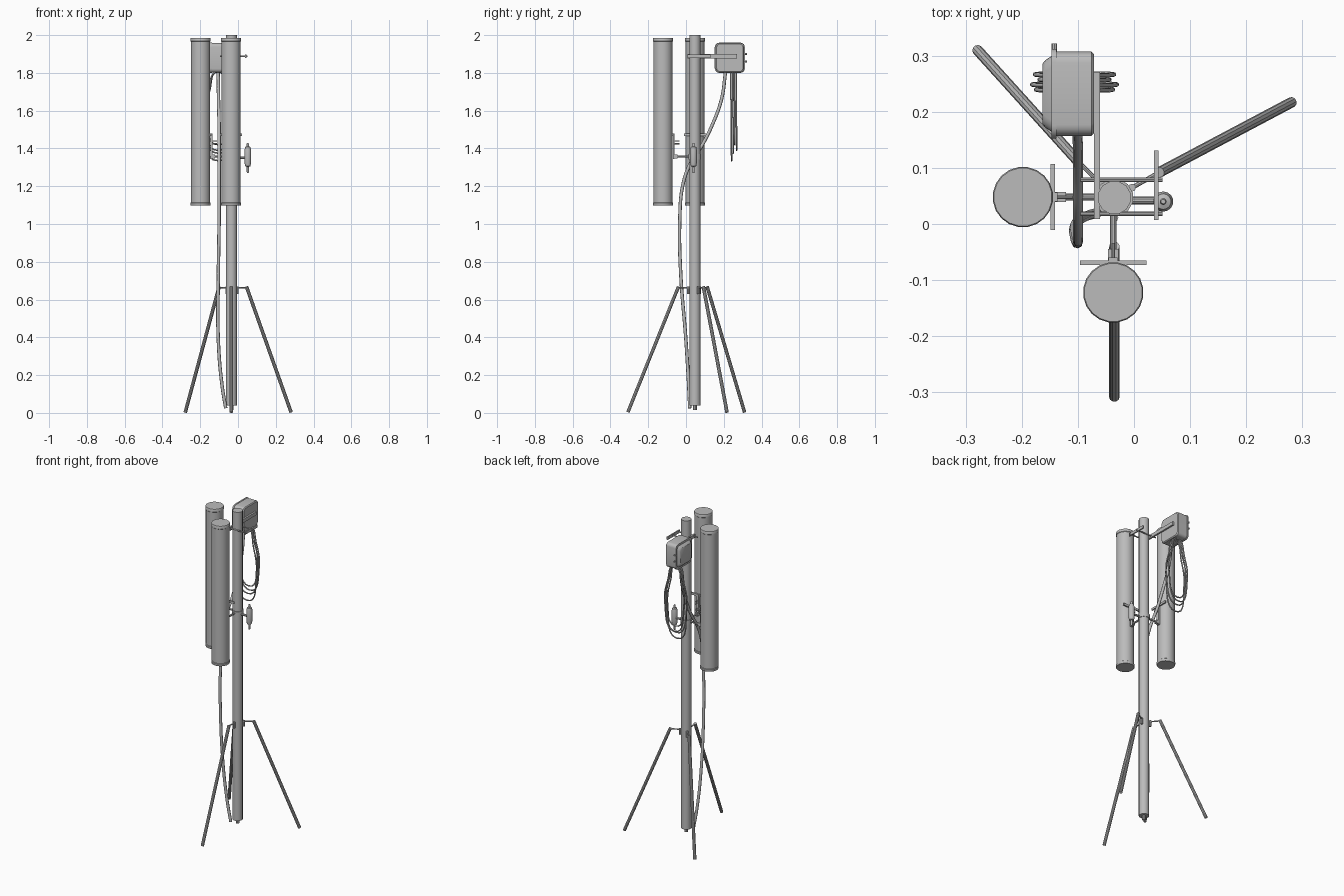
import bpy, bmesh, math
from mathutils import Vector

if "Cube" in bpy.data.objects:
    bpy.data.objects.remove(bpy.data.objects["Cube"], do_unlink=True)

grey = bpy.data.materials.new("matte grey")
grey.use_nodes = True
COLOUR = (0.5, 0.5, 0.5, 1)
grey.diffuse_color = COLOUR
grey.node_tree.nodes["Principled BSDF"].inputs["Base Color"].default_value = COLOUR


def finish(name, bm, smooth=True):
    bmesh.ops.recalc_face_normals(bm, faces=bm.faces)
    mesh = bpy.data.meshes.new(name)
    bm.to_mesh(mesh)
    bm.free()
    mesh.materials.append(grey)
    obj = bpy.data.objects.new(name, mesh)
    bpy.context.collection.objects.link(obj)
    if smooth:
        bpy.ops.object.select_all(action='DESELECT')
        obj.select_set(True)
        bpy.context.view_layer.objects.active = obj
        bpy.ops.object.shade_smooth_by_angle(angle=math.radians(35))
    return obj


def loft(name, rings):
    """Skin a list of closed rings and cap both ends."""
    bm = bmesh.new()
    loops = [[bm.verts.new(p) for p in ring] for ring in rings]
    n = len(loops[0])
    for a, b in zip(loops, loops[1:]):
        for i in range(n):
            j = (i + 1) % n
            bm.faces.new((a[i], a[j], b[j], b[i]))
    bm.faces.new(loops[0][::-1])
    bm.faces.new(loops[-1])
    return finish(name, bm)


def lathe(name, x, y, profile, sides):
    """Turn (radius, height) pairs around a vertical axis."""
    turns = [math.tau * (i + 0.5) / sides for i in range(sides)]
    return loft(name, [[(x + r * math.cos(t), y + r * math.sin(t), z) for t in turns]
                       for r, z in profile])


def rod(name, start, end, radius, sides=10):
    a, b = Vector(start), Vector(end)
    turn = (b - a).to_track_quat('Z', 'Y')
    ring = [turn @ Vector((radius * math.cos(math.tau * i / sides),
                           radius * math.sin(math.tau * i / sides), 0))
            for i in range(sides)]
    return loft(name, [[p + v for v in ring] for p in (a, b)])


def block(name, centre, size):
    bm = bmesh.new()
    bmesh.ops.create_cube(bm, size=1)
    bmesh.ops.scale(bm, vec=size, verts=bm.verts)
    bmesh.ops.translate(bm, vec=centre, verts=bm.verts)
    return finish(name, bm, smooth=False)


def rounded_ring(x, y, z, half_y, half_z, radius):
    """Rounded rectangle lying across the x axis."""
    ring = []
    for corner, (sy, sz) in enumerate(((1, 1), (-1, 1), (-1, -1), (1, -1))):
        for step in range(5):
            t = math.pi / 2 * (corner + step / 4)
            ring.append((x, y + sy * (half_y - radius) + radius * math.cos(t),
                         z + sz * (half_z - radius) + radius * math.sin(t)))
    return ring


def cable(name, points, radius, closed=False):
    curve = bpy.data.curves.new(name, 'CURVE')
    curve.dimensions = '3D'
    curve.bevel_depth = radius
    curve.bevel_resolution = 2
    curve.resolution_u = 8
    curve.use_fill_caps = True
    spline = curve.splines.new('BEZIER')
    spline.use_cyclic_u = closed
    spline.bezier_points.add(len(points) - 1)
    for bp, co in zip(spline.bezier_points, points):
        bp.co = co
        bp.handle_left_type = bp.handle_right_type = 'AUTO'
    curve.materials.append(grey)
    obj = bpy.data.objects.new(name, curve)
    bpy.context.collection.objects.link(obj)


PX, PY = -0.035, 0.047

# Mast with a small spigot under it
lathe("mast", PX, PY, [(0.03, 0.04), (0.03, 2.0)], 12)
lathe("mast_spigot", PX, PY, [(0.011, 0.015), (0.011, 0.04)], 10)

# Tripod legs, short links to the mast and hanging bolts
legs = {"front": ((PX, -0.04), (PX, -0.308)),
        "left": ((0.045, 0.092), (0.281, 0.217)),
        "right": ((-0.1, 0.112), (-0.279, 0.31))}
for side, (top, foot) in legs.items():
    rod(side + "_leg", (*top, 0.668), (*foot, 0.0035), 0.0095)
    rod(side + "_leg_link", (*top, 0.664), (PX, PY, 0.66), 0.004, 8)
    out = (Vector(top) - Vector((PX, PY))).normalized() * 0.036
    rod(side + "_leg_bolt", (PX + out.x, PY + out.y, 0.63),
        (PX + out.x, PY + out.y, 0.668), 0.007, 8)

# Two capped drum antennas, each with a bracket pointing at the mast
for side, (ax, ay), (dx, dy) in (("front", (-0.037, -0.122), (0, 1)),
                                 ("right", (-0.198, 0.048), (1, 0))):
    lathe(side + "_antenna", ax, ay,
          [(0.052, 1.097), (0.054, 1.1), (0.054, 1.112), (0.0515, 1.114),
           (0.0515, 1.966), (0.054, 1.968), (0.054, 1.982), (0.052, 1.986)], 20)

    def at(d, z, ax=ax, ay=ay, dx=dx, dy=dy):
        return (ax + dx * d, ay + dy * d, z)

    def size(along, across, high, dx=dx, dy=dy):
        return (along, across, high) if dx else (across, along, high)

    block(side + "_bracket_spine", at(0.057, 1.412), size(0.01, 0.016, 0.136))
    block(side + "_bracket_crossbar", at(0.053, 1.472), size(0.008, 0.118, 0.014))
    block(side + "_bracket_foot", at(0.067, 1.357), size(0.02, 0.018, 0.02))
    rod(side + "_bracket_arm", at(0.06, 1.357), at(0.15, 1.357), 0.006)
    for z in (1.425, 1.44):
        rod(side + "_bracket_bolt", at(0.06, z), at(0.088, z), 0.003, 8)

# Collar holding the brackets
lathe("bracket_collar", PX, PY, [(0.034, 1.342), (0.034, 1.37)], 12)

# Spindle insulator on the left of the mast
lathe("insulator", 0.052, 0.04,
      [(0.004, 1.27), (0.006, 1.275), (0.006, 1.303), (0.014, 1.306), (0.018, 1.325),
       (0.018, 1.39), (0.014, 1.408), (0.006, 1.411), (0.006, 1.425), (0.004, 1.43)], 14)
rod("insulator_arm", (PX, 0.042, 1.35), (0.052, 0.042, 1.35), 0.007)

# Clamp and side bar that carry the equipment box
block("box_support_bar", (-0.066, 0.14, 1.888), (0.011, 0.262, 0.022))
block("clamp_plate", (0.04, 0.069, 1.888), (0.008, 0.124, 0.018))
for y in (0.018, 0.079):
    rod("clamp_rod", (-0.095, y, 1.888), (0.051, y, 1.888), 0.004, 8)

# Equipment box, flange and domed lid
BY, BZ = 0.232, 1.88
loft("equipment_box", [rounded_ring(x, BY, BZ, h, h + 0.003, 0.02)
                       for x, h in ((-0.14, 0.075), (-0.076, 0.075), (-0.071, 0.07))])
loft("box_flange", [rounded_ring(x, BY, BZ, 0.08, 0.08, 0.024) for x in (-0.147, -0.138)])
loft("box_lid", [rounded_ring(x, BY, BZ, h, h, 0.02)
                 for x, h in ((-0.146, 0.068), (-0.158, 0.06), (-0.163, 0.054))])
for z in (1.86, 1.9):
    rod("box_latch", (-0.142, 0.305, z), (-0.142, 0.322, z), 0.005, 8)

# Main feed cable from the box down to the foot of the mast
cable("feed_cable", [(-0.105, 0.21, 1.81), (-0.103, 0.188, 1.66), (-0.1, 0.137, 1.52),
                     (-0.1, 0.087, 1.42), (-0.1, 0.02, 1.315), (-0.1, -0.018, 1.2),
                     (-0.1, -0.033, 1.02), (-0.104, -0.028, 0.74), (-0.104, 0, 0.38),
                     (-0.085, 0.014, 0.15), (-0.065, 0.02, 0.025)], 0.009)

# Coiled spare cable hanging under the box
for i, (low, half) in enumerate(((1.335, 0.066), (1.375, 0.073), (1.42, 0.06), (1.39, 0.068))):
    y = 0.238 + 0.009 * i
    high = 1.805
    mid = low + (high - low) * 0.4
    upper = low + (high - low) * 0.75
    cx = -0.106
    cable("spare_coil", [(cx, y, high), (cx + half * 0.72, y, upper), (cx + half, y + 0.002, mid),
                         (cx, y + 0.003, low), (cx - half, y + 0.002, mid),
                         (cx - half * 0.72, y, upper)], 0.004, closed=True)
